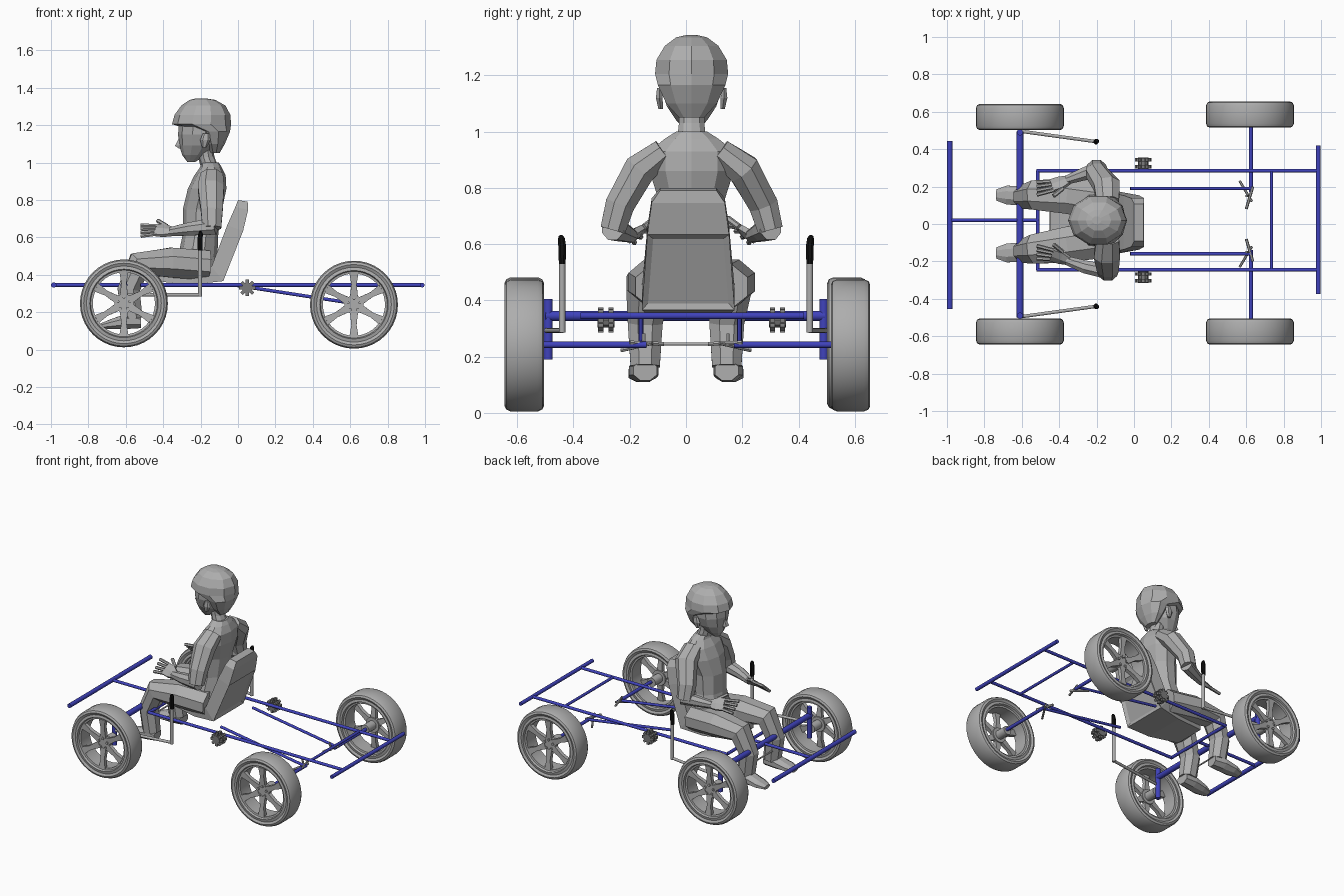
import bpy, bmesh, math
from mathutils import Vector

if bpy.data.objects.get("Cube"):
    bpy.data.objects.remove(bpy.data.objects["Cube"])

X, Y, Z = Vector((1, 0, 0)), Vector((0, 1, 0)), Vector((0, 0, 1))


def material(name, r, g, b):
    mat = bpy.data.materials.new(name)
    mat.use_nodes = True
    mat.diffuse_color = (r, g, b, 1)
    mat.node_tree.nodes["Principled BSDF"].inputs["Base Color"].default_value = (r, g, b, 1)
    return mat


grey = material("clay grey", .42, .42, .42)
dark = material("dark grey", .2, .2, .2)
blue = material("frame blue", .05, .055, .5)
black = material("grip black", .005, .005, .005)


def add_loft(bm, sections, side=Y, up=None, n=8):
    """Skin n-sided rings (x, y, z, half width, half depth) along a path."""
    points = [Vector(s[:3]) for s in sections]
    fit = 1 / math.cos(math.pi / n)
    rings = []
    for i, s in enumerate(sections):
        before, after = points[max(i - 1, 0)], points[min(i + 1, len(points) - 1)]
        if up:
            tangent = up
        elif points[i] in (before, after):
            tangent = (after - before).normalized()
        else:
            tangent = ((points[i] - before).normalized() + (after - points[i]).normalized()).normalized()
        u = (side - tangent * side.dot(tangent)).normalized()
        v = tangent.cross(u)
        ring = []
        for k in range(n):
            a = math.tau * (k + .5) / n
            ring.append(bm.verts.new(points[i] + u * math.cos(a) * s[3] * fit + v * math.sin(a) * s[4] * fit))
        rings.append(ring)
    for low, high in zip(rings, rings[1:]):
        for k in range(n):
            j = (k + 1) % n
            bm.faces.new((low[k], low[j], high[j], high[k]))
    bm.faces.new(rings[0])
    bm.faces.new(rings[-1])


def finish(name, bm, mat, smooth=False):
    bmesh.ops.recalc_face_normals(bm, faces=bm.faces[:])
    mesh = bpy.data.meshes.new(name)
    bm.to_mesh(mesh)
    bm.free()
    mesh.materials.append(mat)
    if smooth:
        mesh.shade_smooth()
        mesh.set_sharp_from_angle(angle=math.radians(35))
    return place(name, mesh)


def place(name, mesh):
    obj = bpy.data.objects.new(name, mesh)
    bpy.context.scene.collection.objects.link(obj)
    return obj


def loft(name, mat, sections, **options):
    bm = bmesh.new()
    add_loft(bm, sections, **options)
    return finish(name, bm, mat)


def add_rod(bm, a, b, r, n=12):
    direction = (Vector(b) - Vector(a)).normalized()
    side = Z if abs(direction.z) < .7 else Y
    add_loft(bm, [(*a, r, r), (*b, r, r)], side=side, n=n)


def rod(name, mat, a, b, r):
    bm = bmesh.new()
    add_rod(bm, a, b, r)
    return finish(name, bm, mat, smooth=True)


# Wheels: lathed tyre and an open spoked rim, shared by all four corners
bm = bmesh.new()
half = [(.166, .05), (.178, .052), (.183, .066), (.2, .062), (.215, .07), (.228, .064), (.235, .048)]
profile = half + [(r, -w) for r, w in reversed(half)]
count = 40
rings = []
for k in range(count):
    a = math.tau * k / count
    rings.append([bm.verts.new((r * math.cos(a), w, r * math.sin(a))) for r, w in profile])
for k in range(count):
    one, two = rings[k], rings[(k + 1) % count]
    for i in range(len(profile)):
        j = (i + 1) % len(profile)
        bm.faces.new((one[i], one[j], two[j], two[i]))
tyre = finish("tyre", bm, grey, smooth=True)

bm = bmesh.new()
add_rod(bm, (0, -.07, 0), (0, .035, 0), .03, n=20)
add_rod(bm, (0, .01, 0), (0, .04, 0), .05, n=20)
for k in range(6):
    a = math.tau * (k + .5) / 6
    c, s = math.cos(a), math.sin(a)
    add_loft(bm, [(r * c, w, r * s, .013, wide) for r, w, wide in
                  ((.035, .03, .022), (.11, .036, .014), (.17, .042, .024))], n=4)
for k in range(5):
    a = math.tau * (k + .25) / 5
    c, s = .034 * math.cos(a), .034 * math.sin(a)
    add_rod(bm, (c, .035, s), (c, .05, s), .008, n=6)
rim = finish("spoked_rim", bm, grey, smooth=True)

for part in (tyre, rim):
    for x, y, z in ((-.61, .572, .247), (-.61, -.575, .247), (.62, .585, .24), (.62, -.575, .24)):
        wheel = part if x < 0 < y else place(part.name, part.data)
        wheel.location = (x, y, z)
        wheel.rotation_euler.z = 0 if y > 0 else math.pi

# Tubular frame
level = .345
for name, a, b, r in (
        ("front_bumper", (-.985, -.455), (-.985, .445), .014),
        ("rear_bumper", (.985, -.375), (.985, .42), .012),
        ("nose_bar", (-.985, .02), (-.51, .02), .01),
        ("front_axle", (-.61, -.5), (-.61, .495), .018),
        ("left_rail", (-.52, .285), (.985, .285), .01),
        ("right_rail", (-.52, -.245), (.985, -.245), .01),
        ("front_crossbar", (-.515, -.245), (-.515, .285), .01),
        ("rear_crossbar", (.735, -.245), (.735, .285), .009)):
    rod(name, blue, (*a, level), (*b, level), r)

for side, s, inner in (("left", 1, .19), ("right", -1, -.16)):
    rod(side + "_kingpin", blue, (-.61, s * .49, .19), (-.61, s * .49, .405), .016)
    rod(side + "_diagonal", blue, (-.02, inner, level), (.63, inner, .245), .009)
    rod(side + "_rear_axle", blue, (.625, inner - s * .02, .242), (.625, s * .53, .242), .011)
    # Steering lever with its grip
    bm = bmesh.new()
    add_rod(bm, (-.6, s * .495, .293), (-.2, s * .44, .293), .009)
    add_rod(bm, (-.203, s * .44, .285), (-.203, s * .44, .54), .011)
    finish(side + "_lever", bm, grey, smooth=True)
    loft(side + "_grip", black, [(-.203, s * .44, .53, .012, .012), (-.203, s * .44, .59, .014, .014),
                                 (-.2, s * .443, .62, .012, .012), (-.2, s * .446, .632, .006, .006)])
    # Foot pegs at the rear axle
    bm = bmesh.new()
    add_rod(bm, (.63, s * .12, .248), (.565, s * .23, .222), .006, n=6)
    add_rod(bm, (.635, s * .2, .25), (.6, s * .08, .245), .007, n=6)
    add_rod(bm, (.615, s * .15, .24), (.6, s * .15, .28), .006, n=6)
    finish(side + "_peg", bm, grey)
    # Toothed hub on the rail
    y = .325 if s > 0 else -.285
    bm = bmesh.new()
    add_rod(bm, (.05, y - .03, .33), (.05, y + .03, .33), .027, n=10)
    for k in range(8):
        a = math.tau * k / 8
        for shift in (-.018, .018):
            tip = (.05 + .044 * math.cos(a), y + shift, .33 + .044 * math.sin(a))
            add_rod(bm, (.05, y + shift, .33), tip, .009, n=4)
    finish(side + "_toothed_hub", bm, dark)
rod("tie_rod", grey, (-.6, -.13, .245), (-.6, .13, .245), .005)

# Seat shell with a recessed panel in its back
seat = loft("seat", grey, [(-.45, .008, .395, .11, .03), (-.24, .008, .385, .145, .036),
                           (-.11, .008, .405, .165, .05), (-.015, .008, .65, .145, .045),
                           (.02, .008, .755, .13, .035), (.026, .008, .795, .1, .026)], n=4)
bm = bmesh.new()
bm.from_mesh(seat.data)
panel = max(bm.faces, key=lambda f: f.normal.x * f.calc_area())
bmesh.ops.inset_region(bm, faces=[panel], thickness=.03, depth=-.012)
bm.to_mesh(seat.data)
bm.free()

# Rider: torso, neck and head
mid = .02


def stack(name, levels):
    """Horizontal rings: height, x, half width, half depth."""
    return loft(name, grey, [(x, mid, z, wide, deep) for z, x, wide, deep in levels], up=Z, n=10)


stack("torso", [(.4, -.2, .14, .1), (.5, -.215, .145, .1), (.62, -.2, .115, .09), (.75, -.19, .115, .1),
                (.86, -.165, .15, .098), (.93, -.15, .15, .08), (.975, -.145, .095, .055), (1.0, -.15, .055, .045)])
stack("neck", [(.97, -.15, .052, .045), (1.03, -.17, .045, .042), (1.09, -.18, .045, .042)])
stack("head", [(1.003, -.25, .02, .02), (1.04, -.235, .055, .06), (1.09, -.215, .088, .095),
               (1.15, -.21, .108, .105), (1.22, -.2, .11, .11), (1.27, -.2, .09, .09)])
stack("hair", [(1.05, -.125, .045, .025), (1.1, -.125, .09, .052), (1.165, -.13, .12, .083),
               (1.205, -.195, .13, .15), (1.255, -.19, .125, .142), (1.305, -.185, .095, .112),
               (1.335, -.19, .055, .065), (1.343, -.2, .02, .025)])
loft("nose", grey, [(-.3, mid, 1.14, .008, .01), (-.315, mid, 1.09, .015, .022),
                    (-.305, mid, 1.075, .01, .01)], up=Z, n=4)

# Arms, hands, legs and feet
for side, s, elbow in (("left", 1, -.2), ("right", -1, -.14)):
    loft(side + "_ear", grey, [(-.18, mid + s * .11, 1.08, .008, .01), (-.175, mid + s * .115, 1.12, .012, .024),
                               (-.17, mid + s * .115, 1.155, .008, .016)], up=Z, n=6)
    loft(side + "_sleeve", grey, [(-.14, mid + s * .1, .93, .06, .045), (-.145, mid + s * .185, .865, .07, .058),
                                  (elbow, mid + s * .255, .74, .058, .052),
                                  (elbow, mid + s * .28, .65, .05, .045)], side=X)
    loft(side + "_forearm", grey, [(elbow + .02, mid + s * .28, .66, .045, .04), (-.26, mid + s * .25, .645, .035, .035),
                                   (-.36, mid + s * .215, .63, .024, .024)], side=Z)
    across = Vector((0, -s * .75, .66))
    bm = bmesh.new()
    add_loft(bm, [(-.35, mid + s * .215, .63, .025, .018), (-.39, mid + s * .2, .635, .04, .016),
                  (-.44, mid + s * .185, .64, .042, .012)], side=across, n=6)
    for k in range(4):
        base = Vector((-.43, mid + s * .185, .64)) + across * (k - 1.5) * .022
        tip = base + Vector((-.09, -s * .015, -.004)) + across * (k - 1.5) * .008
        add_rod(bm, base, tip, .009, n=6)
    add_rod(bm, (-.38, mid + s * .17, .66), (-.43, mid + s * .13, .69), .01, n=6)
    finish(side + "_hand", bm, grey)
    loft(side + "_leg", grey, [(-.16, mid + s * .1, .45, .1, .08), (-.36, mid + s * .13, .465, .095, .08),
                               (-.53, .01 + s * .145, .455, .078, .07), (-.585, s * .145, .32, .062, .06),
                               (-.565, s * .145, .165, .052, .055)])
    loft(side + "_foot", grey, [(-.52, s * .145, .15, .042, .035), (-.6, s * .15, .15, .052, .04),
                                (-.68, s * .155, .135, .05, .026), (-.735, s * .155, .125, .03, .014)])
